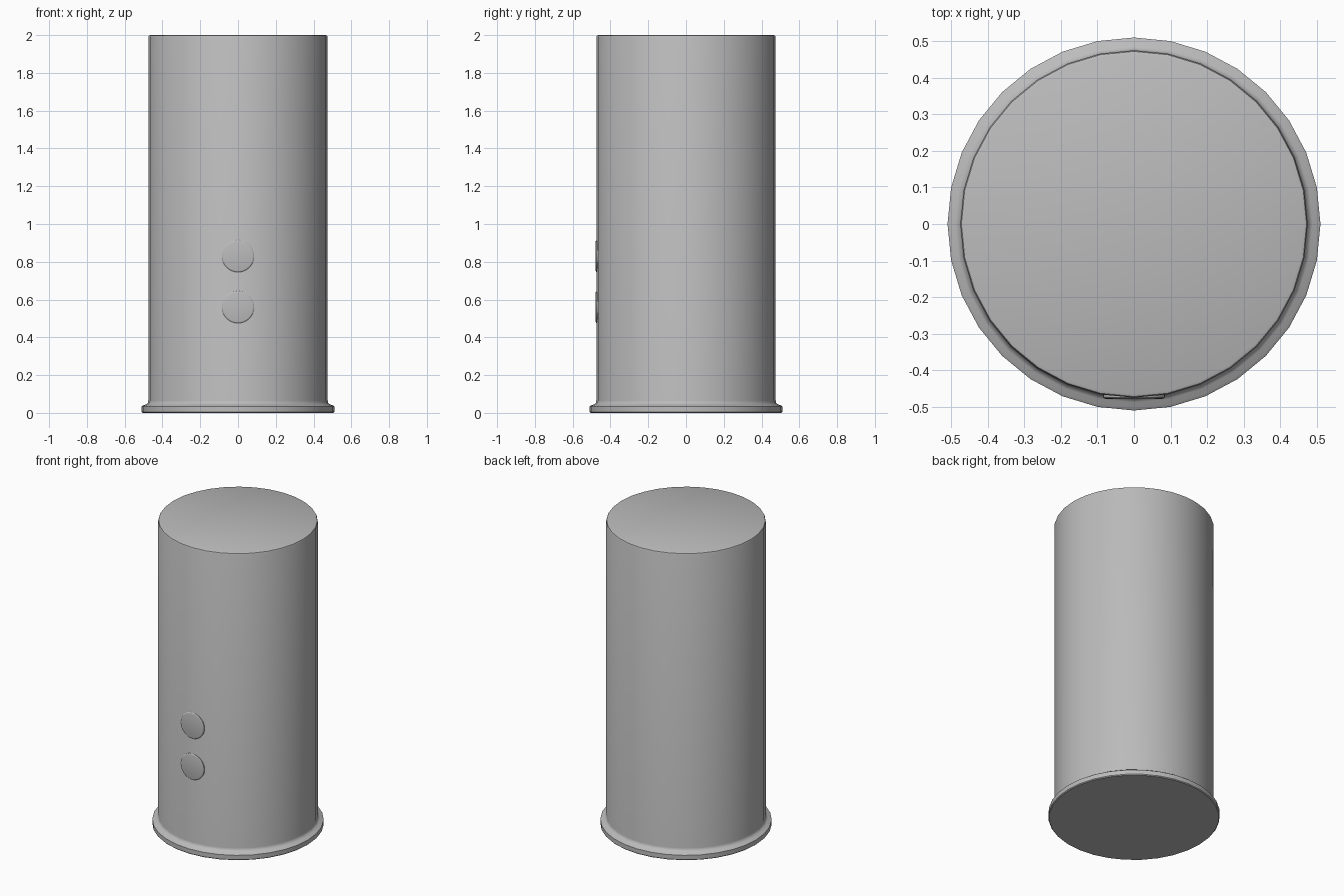
import bpy, bmesh, math
from mathutils import Matrix, Vector

cube = bpy.data.objects.get("Cube")
if cube:
    bpy.data.objects.remove(cube)

grey = bpy.data.materials.new("plain_grey")
grey.use_nodes = True
colour = (0.5, 0.5, 0.5, 1)
grey.diffuse_color = colour
grey.node_tree.nodes["Principled BSDF"].inputs["Base Color"].default_value = colour


def lathe(name, profile, sides, matrix=Matrix()):
    """Spin a (radius, height) profile into a closed solid with flat caps."""
    bm = bmesh.new()
    rings = []
    for r, h in profile:
        angles = [2 * math.pi * i / sides for i in range(sides)]
        rings.append([bm.verts.new((r * math.cos(a), r * math.sin(a), h)) for a in angles])
    for low, high in zip(rings, rings[1:]):
        for i in range(sides):
            j = (i + 1) % sides
            bm.faces.new((low[i], low[j], high[j], high[i]))
    bm.faces.new(rings[0][::-1])
    bm.faces.new(rings[-1])
    bm.transform(matrix)
    mesh = bpy.data.meshes.new(name)
    bm.to_mesh(mesh)
    bm.free()
    mesh.materials.append(grey)
    obj = bpy.data.objects.new(name, mesh)
    bpy.context.collection.objects.link(obj)
    bpy.ops.object.select_all(action='DESELECT')
    obj.select_set(True)
    bpy.context.view_layer.objects.active = obj
    bpy.ops.object.shade_smooth_by_angle(angle=math.radians(40))
    return obj


# Tall body with a flared foot and a softened top rim
body_profile = [(0.505, 0), (0.51, 0.005), (0.51, 0.034), (0.502, 0.04),
                (0.488, 0.044), (0.478, 0.052), (0.475, 0.065),
                (0.475, 1.99), (0.472, 1.997), (0.465, 2.0)]
lathe("body", body_profile, 32)

# Two round push buttons, almost flush with the front
button_profile = [(0.085, 0), (0.085, 0.032), (0.082, 0.035), (0.078, 0.036)]
for name, z in (("upper_button", 0.83), ("lower_button", 0.56)):
    place = Matrix.Translation(Vector((0, -0.442, z))) @ Matrix.Rotation(math.pi / 2, 4, 'X')
    lathe(name, button_profile, 32, place)
